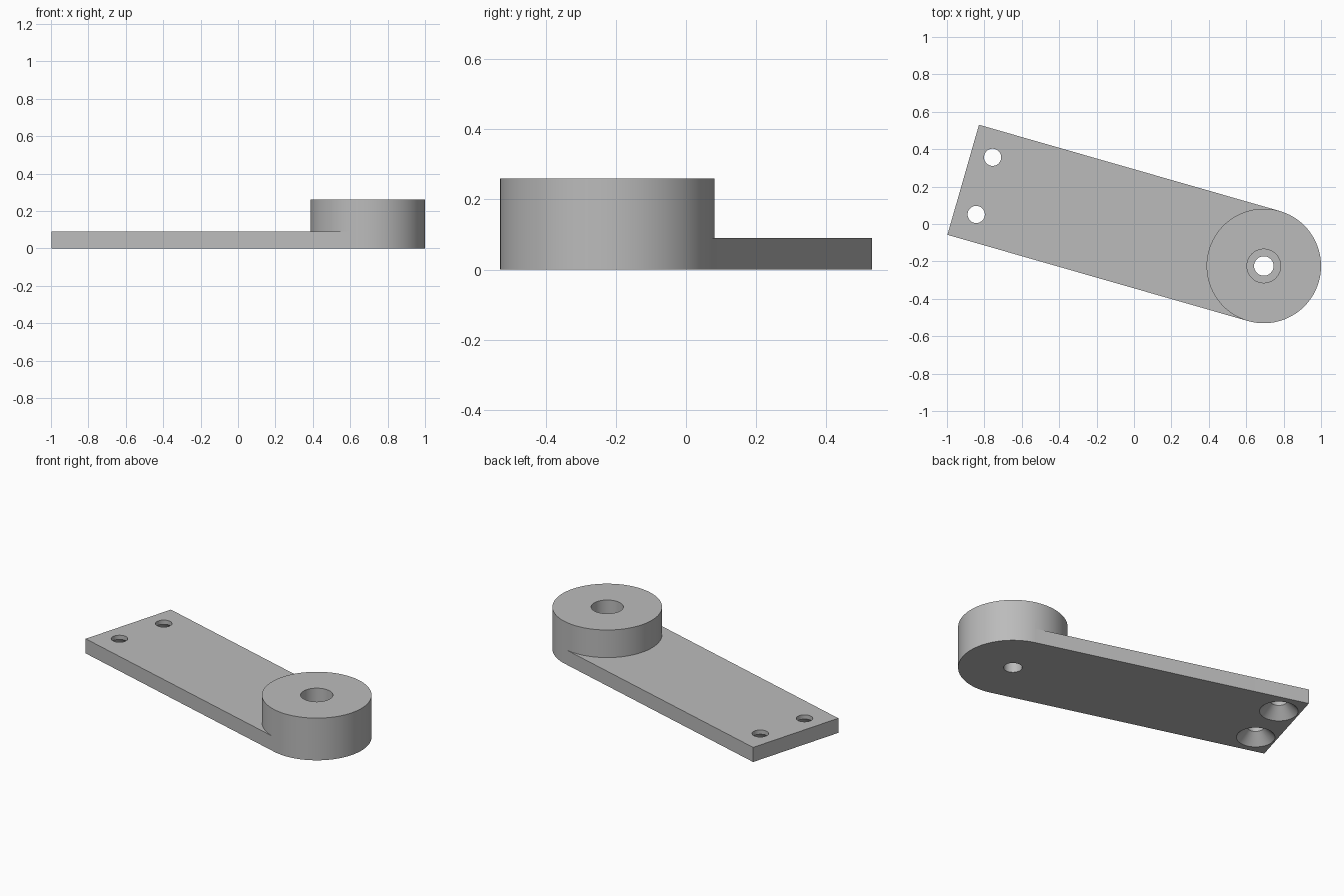
import bpy, bmesh, math
from mathutils import Matrix

if "Cube" in bpy.data.objects:
    bpy.data.objects.remove(bpy.data.objects["Cube"], do_unlink=True)

R, LENGTH = 0.306, 1.672          # boss radius, boss axis to square end
PLATE_H, BOSS_H = 0.09, 0.26
PLACE = Matrix.Translation((0.694, -0.2245, 0)) @ Matrix.Rotation(math.radians(-16), 4, "Z")

grey = bpy.data.materials.new("plain grey")
grey.use_nodes = True
colour = (0.5, 0.5, 0.5, 1)
grey.diffuse_color = colour
grey.node_tree.nodes["Principled BSDF"].inputs["Base Color"].default_value = colour


def make_object(name, bm):
    bmesh.ops.recalc_face_normals(bm, faces=bm.faces)
    mesh = bpy.data.meshes.new(name)
    bm.to_mesh(mesh)
    bm.free()
    mesh.materials.append(grey)
    obj = bpy.data.objects.new(name, mesh)
    bpy.context.collection.objects.link(obj)
    return obj


def turned(name, profile, x=0, y=0, sides=96):
    """Closed solid of revolution from (radius, height) pairs, bottom to top."""
    bm = bmesh.new()
    rings = [[bm.verts.new((x + r * math.cos(math.tau * i / sides),
                            y + r * math.sin(math.tau * i / sides), z))
              for i in range(sides)] for r, z in profile]
    for low, high in zip(rings, rings[1:]):
        for i in range(sides):
            j = (i + 1) % sides
            bm.faces.new((low[i], low[j], high[j], high[i]))
    bm.faces.new(rings[0])
    bm.faces.new(rings[-1])
    return make_object(name, bm)


def combine(target, tool, operation):
    mod = target.modifiers.new(operation.title(), "BOOLEAN")
    mod.operation, mod.solver, mod.object = operation, "EXACT", tool
    bpy.context.view_layer.objects.active = target
    bpy.ops.object.modifier_apply(modifier=mod.name)
    bpy.data.objects.remove(tool, do_unlink=True)


# Flat plate, its long sides tangent to the boss
bm = bmesh.new()
base = bm.faces.new([bm.verts.new((px, py, 0)) for px, py in
                     ((-LENGTH, -R), (0, -R), (0, R), (-LENGTH, R))])
top = bmesh.ops.extrude_face_region(bm, geom=[base])["geom"]
bmesh.ops.translate(bm, vec=(0, 0, PLATE_H),
                    verts=[v for v in top if isinstance(v, bmesh.types.BMVert)])
arm = make_object("pivot_arm", bm)

# Raised round boss
combine(arm, turned("boss", [(R, 0), (R, BOSS_H)]), "UNION")

# Stepped pivot bore, wide above the plate
combine(arm, turned("bore_cutter", [(0.052, -0.05), (0.052, PLATE_H), (0.09, PLATE_H),
                                    (0.09, BOSS_H + 0.05)], sides=64), "DIFFERENCE")

# Two screw holes, countersunk from below
for side in (-1, 1):
    combine(arm, turned("screw_cutter", [(0.108, -0.05), (0.108, 0), (0.046, 0.064),
                                         (0.046, PLATE_H + 0.05)],
                        x=-1.554, y=side * 0.159, sides=48), "DIFFERENCE")

arm.data.transform(PLACE)
arm.select_set(True)
bpy.context.view_layer.objects.active = arm
bpy.ops.object.shade_smooth_by_angle(angle=math.radians(30))
